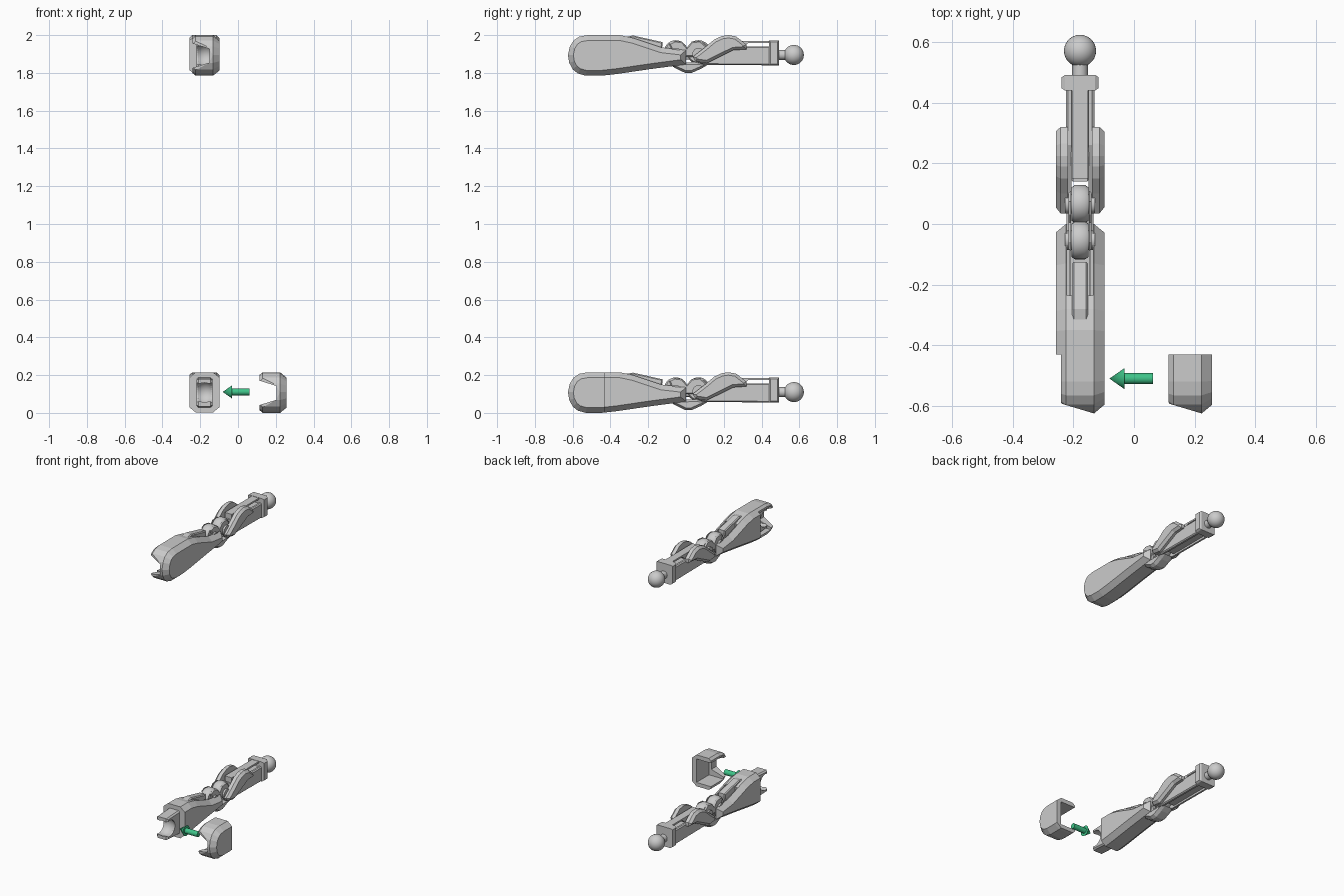
import bpy, bmesh, math
from mathutils import Vector, Matrix

if "Cube" in bpy.data.objects:
    bpy.data.objects.remove(bpy.data.objects["Cube"])

CX, TOP, SIDE = -0.178, 1.785, 0.355   # limb axis, upper copy lift, exploded cap shift


def finish(name, bm, smooth=False):
    bmesh.ops.recalc_face_normals(bm, faces=bm.faces)
    for f in bm.faces:
        f.smooth = smooth
    me = bpy.data.meshes.new(name)
    bm.to_mesh(me)
    bm.free()
    if smooth:
        me.set_sharp_from_angle(angle=math.radians(35))
    ob = bpy.data.objects.new(name, me)
    bpy.context.collection.objects.link(ob)
    return ob


def inset(pts, d):
    area = sum(a[0] * b[1] - b[0] * a[1] for a, b in zip(pts, pts[1:] + pts[:1]))
    s, out, n = (1 if area > 0 else -1), [], len(pts)
    for i in range(n):
        a, p, b = (Vector(pts[(i + k) % n]) for k in (-1, 0, 1))
        e, f = (p - a).normalized(), (b - p).normalized()
        n1, n2 = Vector((-e.y, e.x)) * s, Vector((-f.y, f.x)) * s
        m = n1 + n2
        out.append(p + m * d / max(0.5, 1 + n1.dot(n2)))
    return out


def slab(name, pts, layers, mirror=False, smooth=False):
    """Side profile (y, z) lofted along x; layers are (x, inset)."""
    bm = bmesh.new()
    for sg in ((1, -1) if mirror else (1,)):
        rings = [[bm.verts.new((sg * x, p[0], p[1])) for p in inset(pts, d)] for x, d in layers]
        for r, q in zip(rings, rings[1:]):
            for i in range(len(r)):
                j = (i + 1) % len(r)
                bm.faces.new((r[i], r[j], q[j], q[i]))
        bm.faces.new(rings[0][::-1])
        bm.faces.new(rings[-1])
    return finish(name, bm, smooth)


def sym(w, c, d):
    return [(-w, d), (-w + c, 0), (w - c, 0), (w, d)]


def rect(y0, y1, z0, z1):
    return [(y0, z0), (y1, z0), (y1, z1), (y0, z1)]


def circle(y, z, r, n=28):
    return [(y + r * math.cos(2 * math.pi * i / n), z + r * math.sin(2 * math.pi * i / n)) for i in range(n)]


def cone(name, r1, r2, h, loc, axis, n=24):
    bm = bmesh.new()
    rot = Vector((0, 0, 1)).rotation_difference(Vector(axis)).to_matrix().to_4x4()
    bmesh.ops.create_cone(bm, cap_ends=True, segments=n, radius1=r1, radius2=r2, depth=h,
                          matrix=Matrix.Translation(loc) @ rot)
    return finish(name, bm, True)


def ball(name, r, loc):
    bm = bmesh.new()
    bmesh.ops.create_uvsphere(bm, u_segments=28, v_segments=16, radius=r, matrix=Matrix.Translation(loc))
    return finish(name, bm, True)


def slice_off(ob, co, no):
    bm = bmesh.new()
    bm.from_mesh(ob.data)
    r = bmesh.ops.bisect_plane(bm, geom=bm.verts[:] + bm.edges[:] + bm.faces[:], plane_co=co,
                               plane_no=no, clear_outer=True)
    edges = [g for g in r['geom_cut'] if isinstance(g, bmesh.types.BMEdge)]
    bmesh.ops.contextual_create(bm, geom=edges)
    bmesh.ops.recalc_face_normals(bm, faces=bm.faces)
    bm.to_mesh(ob.data)
    bm.free()


def cut(ob, *cutters):
    for c in cutters:
        c.hide_render = True
        m = ob.modifiers.new("cut", 'BOOLEAN')
        m.object, m.operation, m.solver = c, 'DIFFERENCE', 'EXACT'
    dg = bpy.context.evaluated_depsgraph_get()
    me = bpy.data.meshes.new_from_object(ob.evaluated_get(dg))
    ob.modifiers.clear()
    ob.data = me
    for c in cutters:
        bpy.data.objects.remove(c)


# Forearm shell and wrist cap share one rounded, chamfered body
body = [(-.625, .11), (-.615, .155), (-.595, .187), (-.565, .207), (-.52, .215), (-.35, .215),
        (-.28, .2), (-.13, .15), (0, .135), (0, .06), (-.19, .035), (-.36, .01), (-.45, 0),
        (-.53, 0), (-.573, .012), (-.6, .034), (-.618, .068)]
forearm = slab("forearm_shell", body, sym(.08, .034, .028))
slice_off(forearm, (0, -.43, 0), (0, -1, 0))
cut(forearm, slab("channel_cutter", rect(-.235, .05, .055, .3), [(-.043, 0), (.043, 0)]))

cap = slab("wrist_cap", body, sym(.08, .034, .028))
slice_off(cap, (0, -.43, 0), (0, 1, 0))
slice_off(cap, (-.063, 0, 0), (-1, 0, 0))
slice_off(cap, (.03, -.62, 0), (-.3, -1, 0))
# C-shaped opening through the cap, roomier at the back
bm = bmesh.new()
section = [(-.1, .03), (.028, .07), (.028, .142), (-.1, .182)]
a, b = ([bm.verts.new((x, y, z)) for x, z in section] for y in (-.7, -.4))
for i in range(4):
    j = (i + 1) % 4
    bm.faces.new((a[i], a[j], b[j], b[i]))
bm.faces.new(a)
bm.faces.new(b)
cut(cap, finish("opening_cutter", bm),
    slab("pocket_cutter", rect(-.565, -.41, .028, .187), [(-.101, 0), (.046, 0)]))

# Wrist clip with a round bite
clip = slab("wrist_clip", [(-.56, .035), (-.42, .028), (-.42, .187), (-.56, .18)], sym(.042, .01, .008))
cut(clip, slab("bite_cutter", circle(-.535, .108, .054), [(-.1, 0), (.1, 0)]),
    ball("socket_cutter", .06, (0, -.53, .108)))

limb = [forearm, clip]

# Forearm spine and inner rails
limb.append(slab("forearm_spine", [(-.33, .205), (-.28, .213), (-.125, .178), (-.125, .16), (-.14, .06),
                                   (-.3, .06)], sym(.026, .006, .006)))
limb.append(slab("forearm_rail", [(-.24, .17), (-.13, .14), (-.01, .12), (-.01, .065), (-.24, .05)],
                 [(.032, 0), (.037, 0)], mirror=True))

# Elbow: two rounded link lobes, pins and lower pad
for y, tag in ((-.054, "lower"), (.066, "upper")):
    limb.append(slab("elbow_lobe_" + tag, circle(y, .125, .063), sym(.028, .012, .008), smooth=True))
    limb.append(cone("elbow_pin_" + tag, .032, .032, .1, (0, y, .115), (1, 0, 0)))
limb.append(slab("elbow_bridge", rect(-.04, .05, .085, .14), sym(.02, .005, .004)))
limb.append(slab("elbow_pad", [(-.085, .06), (-.06, .042), (-.005, .015), (.03, .015), (.08, .037), (.115, .058),
                               (.06, .072), (-.03, .07)], sym(.045, .02, .012)))
limb.append(slab("elbow_cheek", [(-.09, .17), (-.06, .185), (-.02, .18), (.005, .15), (.03, .18), (.075, .185),
                                 (.11, .155), (.08, .1), (-.06, .1)], [(.03, 0), (.038, .006)], mirror=True))

# Upper arm: armour plates, lower rails, core and top bar
limb.append(slab("arm_plate", [(.035, .1), (.1, .15), (.15, .192), (.19, .21), (.225, .215), (.265, .208),
                               (.32, .165), (.32, .14), (.25, .135), (.11, .066), (.05, .075)],
                 [(.04, 0), (.064, 0), (.08, .015)], mirror=True))
limb.append(slab("arm_rail", [(.06, .07), (.1, .058), (.45, .055), (.45, .155), (.26, .155), (.11, .09)],
                 [(.028, 0), (.04, 0), (.047, .006)], mirror=True))
limb.append(slab("arm_core", rect(.14, .45, .065, .15), sym(.03, .006, .006)))
limb.append(slab("arm_top_bar", [(.15, .15), (.3, .15), (.33, .174), (.45, .174), (.45, .185), (.15, .185)],
                 [(-.026, 0), (.026, 0)]))

# Shoulder block, neck and ball
limb.append(slab("shoulder_block", rect(.44, .492, .055, .187), sym(.061, .012, .008)))
limb.append(cone("shoulder_neck", .026, .026, .06, (0, .51, .11), (0, 1, 0)))
limb.append(ball("shoulder_ball", .053, (0, .571, .11)))

# Upper assembled copy, lower exploded copy
for ob in limb + [cap]:
    twin = ob.copy()
    twin.name = "assembled_" + ob.name
    bpy.context.collection.objects.link(twin)
    twin.location = (CX, 0, TOP)
    ob.location = (CX + (SIDE if ob is cap else 0), 0, 0)

# Green assembly arrow
green = bpy.data.materials.new("green")
green.diffuse_color = (.05, .55, .25, 1)
green.use_nodes = True
green.node_tree.nodes["Principled BSDF"].inputs["Base Color"].default_value = green.diffuse_color
for ob in (cone("arrow_shaft", .018, .018, .095, (.0145, -.51, .111), (-1, 0, 0)),
           cone("arrow_head", .035, 0, .05, (-.056, -.51, .111), (-1, 0, 0))):
    ob.data.materials.append(green)
